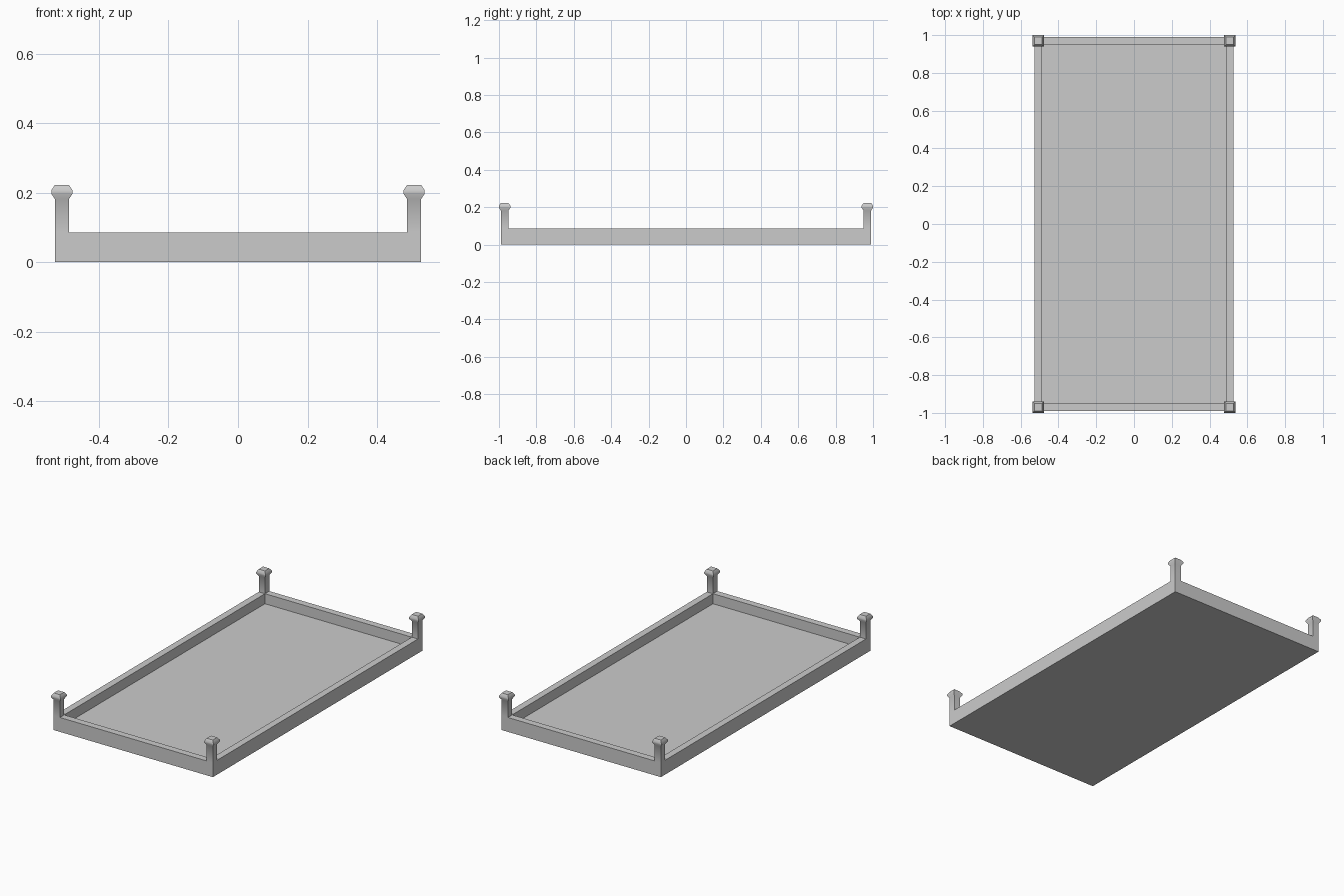
import bpy, bmesh, math
from mathutils import Vector

old = bpy.data.objects.get("Cube")
if old:
    bpy.data.objects.remove(old)

HALF_X, HALF_Y, WALL = 0.527, 0.99, 0.041
FLOOR_Z, RIM_Z = 0.026, 0.086
# Post rings above the rim: height and overhang beyond the post's sides
POST_RINGS = [(0.182, 0.0), (0.197, 0.010), (0.207, 0.010), (0.222, 0.0)]

grey = bpy.data.materials.new("plain grey")
grey.use_nodes = True
colour = (0.6, 0.6, 0.6, 1)
grey.diffuse_color = colour
grey.node_tree.nodes["Principled BSDF"].inputs["Base Color"].default_value = colour


def extrude_up(bm, faces, z):
    """Extrude faces as one region to height z and return the new top faces."""
    result = bmesh.ops.extrude_face_region(bm, geom=faces)["geom"]
    for v in result:
        if isinstance(v, bmesh.types.BMVert):
            v.co.z = z
    bmesh.ops.delete(bm, geom=[f for f in faces if f.is_valid], context='FACES_ONLY')
    return [f for f in result if isinstance(f, bmesh.types.BMFace)]


bm = bmesh.new()

# Floor plan: one wide panel framed by wall strips and square corners
bmesh.ops.create_grid(bm, x_segments=3, y_segments=3, size=1.5)
for v in bm.verts:
    sx, sy = math.copysign(1, v.co.x), math.copysign(1, v.co.y)
    v.co.x = sx * (HALF_X if abs(v.co.x) > 1 else HALF_X - WALL)
    v.co.y = sy * (HALF_Y if abs(v.co.y) > 1 else HALF_Y - WALL)

# Base slab
bottom = bm.faces[:]
underside = bmesh.ops.duplicate(bm, geom=bottom)["geom"]
bmesh.ops.reverse_faces(bm, faces=[f for f in underside if isinstance(f, bmesh.types.BMFace)])
slab = extrude_up(bm, bottom, FLOOR_Z)

# Surrounding wall
border = [f for f in slab if f.calc_center_median().length > 0.1]
rim = extrude_up(bm, border, RIM_Z)

# Corner posts with flared caps
corners = [f for f in rim
           if abs(f.calc_center_median().x) > 0.1 and abs(f.calc_center_median().y) > 0.1]
for face in corners:
    centre = face.calc_center_median()
    for z, overhang in POST_RINGS:
        face = extrude_up(bm, [face], z)[0]
        for v in face.verts:
            for i in (0, 1):
                v.co[i] = centre[i] + math.copysign(WALL / 2 + overhang, v.co[i] - centre[i])

bmesh.ops.remove_doubles(bm, verts=bm.verts[:], dist=0.0001)
bmesh.ops.recalc_face_normals(bm, faces=bm.faces[:])
mesh = bpy.data.meshes.new("tray_with_posts")
bm.to_mesh(mesh)
bm.free()
mesh.materials.append(grey)
tray = bpy.data.objects.new("tray_with_posts", mesh)
bpy.context.collection.objects.link(tray)

bpy.context.view_layer.objects.active = tray
tray.select_set(True)
bpy.ops.object.shade_smooth_by_angle(angle=math.radians(40))
